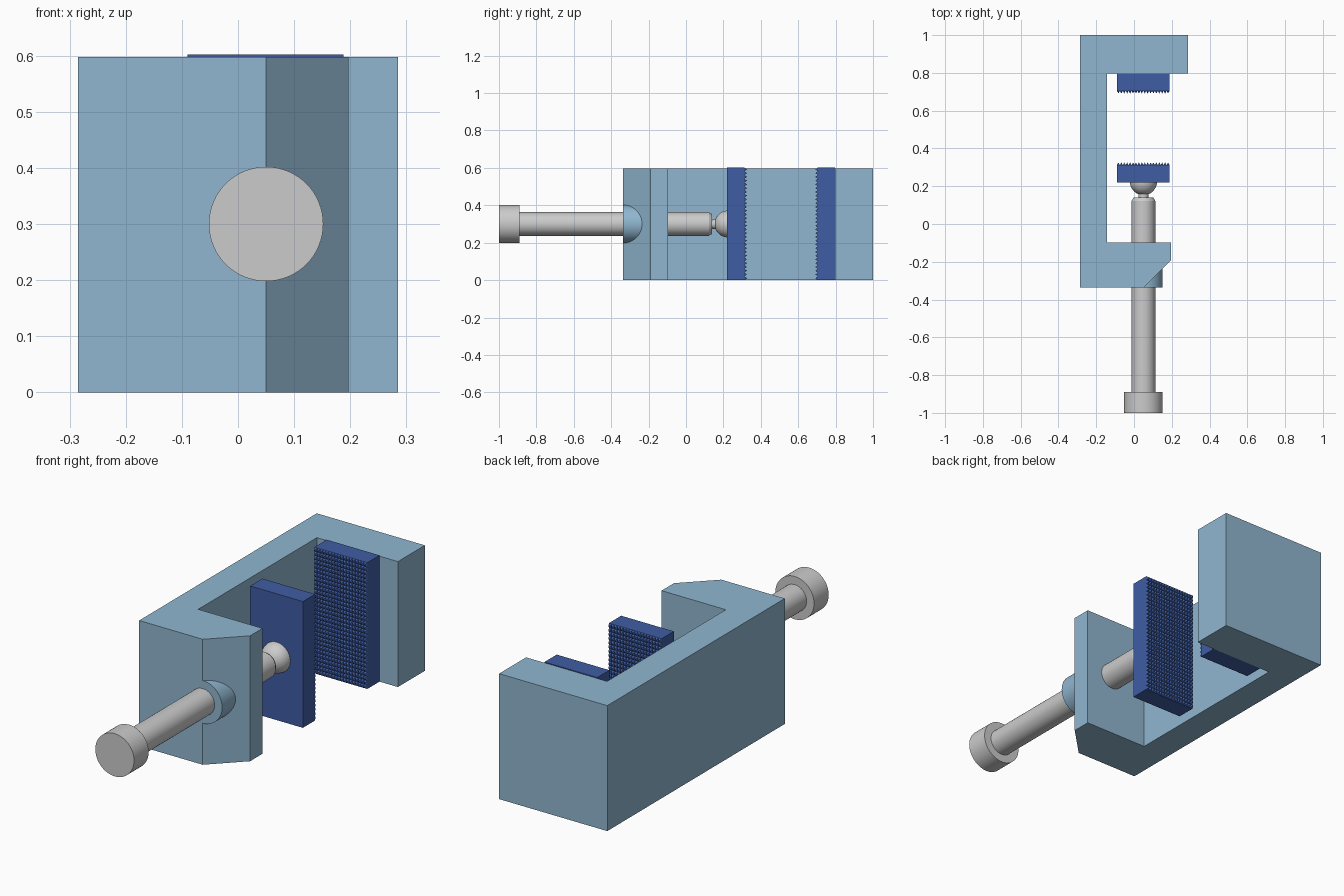
import bpy, bmesh, math

if "Cube" in bpy.data.objects:
    bpy.data.objects.remove(bpy.data.objects["Cube"])

AX, AZ = 0.05, 0.3      # screw axis position
TOP = 0.598


def material(name, rgb):
    m = bpy.data.materials.new(name)
    m.diffuse_color = (*rgb, 1)
    m.use_nodes = True
    m.node_tree.nodes["Principled BSDF"].inputs["Base Color"].default_value = m.diffuse_color
    return m


frame_mat = material("frame_blue", (0.28, 0.47, 0.63))
pad_mat = material("pad_blue", (0.05, 0.11, 0.37))


def finish(name, bm, mat=None, smooth=False):
    bmesh.ops.recalc_face_normals(bm, faces=bm.faces[:])
    me = bpy.data.meshes.new(name)
    bm.to_mesh(me)
    bm.free()
    ob = bpy.data.objects.new(name, me)
    bpy.context.collection.objects.link(ob)
    if mat:
        me.materials.append(mat)
    if smooth:
        bpy.ops.object.select_all(action='DESELECT')
        ob.select_set(True)
        bpy.context.view_layer.objects.active = ob
        bpy.ops.object.shade_smooth_by_angle(angle=math.radians(30))
    return ob


def lathe(name, profile, mat=None, n=64):
    """Revolve (radius, y) points around the screw axis, capping both ends."""
    bm = bmesh.new()
    rings = [[bm.verts.new((AX + r * math.cos(2 * math.pi * i / n), y,
                            AZ + r * math.sin(2 * math.pi * i / n)))
              for i in range(n)] for r, y in profile]
    for a, b in zip(rings, rings[1:]):
        for i in range(n):
            j = (i + 1) % n
            bm.faces.new((a[i], a[j], b[j], b[i]))
    bm.faces.new(rings[0])
    bm.faces.new(rings[-1])
    return finish(name, bm, mat, True)


def jaw_pad(name, back, face, tip, nx=18, nz=30):
    """Block from y=back to y=face, with a grid of pyramid teeth up to y=tip."""
    x0, x1, z0, z1 = -0.09, 0.188, 0.0, 0.602
    bm = bmesh.new()

    def pt(i, k, y):
        return bm.verts.new((x0 + (x1 - x0) * i / nx, y, z0 + (z1 - z0) * k / nz))

    grid = [[pt(i, k, face) for k in range(nz + 1)] for i in range(nx + 1)]
    for i in range(nx):
        for k in range(nz):
            q = [grid[i][k], grid[i + 1][k], grid[i + 1][k + 1], grid[i][k + 1]]
            apex = pt(i + 0.5, k + 0.5, tip)
            for s in range(4):
                bm.faces.new((q[s], q[(s + 1) % 4], apex))
    # sides and back
    edges = [[grid[i][0] for i in range(nx + 1)], grid[nx],
             [grid[i][nz] for i in range(nx, -1, -1)], grid[0][::-1]]
    c = [pt(0, 0, back), pt(nx, 0, back), pt(nx, nz, back), pt(0, nz, back)]
    for s, e in enumerate(edges):
        bm.faces.new(e + [c[(s + 1) % 4], c[s]])
    bm.faces.new(c)
    return finish(name, bm, pad_mat)


# C-shaped frame, extruded upward
outline = [(-0.285, 1), (-0.285, -0.337), (0.05, -0.337), (0.197, -0.19),
           (0.197, -0.097), (-0.142, -0.097), (-0.142, 0.797),
           (0.285, 0.797), (0.285, 1)]
bm = bmesh.new()
base = bm.faces.new([bm.verts.new((x, y, 0)) for x, y in outline])
ext = bmesh.ops.extrude_face_region(bm, geom=[base], use_keep_orig=True)
bmesh.ops.translate(bm, vec=(0, 0, TOP),
                    verts=[v for v in ext["geom"] if isinstance(v, bmesh.types.BMVert)])
finish("clamp_frame", bm, frame_mat)

# Boss around the screw hole
lathe("screw_boss", [(0.102, -0.337), (0.102, -0.2)], frame_mat)

# Screw with head, chamfered tip and neck
lathe("clamp_screw", [(0.102, -1), (0.102, -0.89), (0.063, -0.89), (0.063, 0.122),
                      (0.052, 0.14), (0.027, 0.14), (0.027, 0.18)])

# Swivel ball, half sunk in the moving pad
ball = [(0.072 * math.sin(a), 0.225 - 0.072 * math.cos(a))
        for a in (math.radians(20 + 70 * i / 12) for i in range(13))]
lathe("swivel_ball", ball)

# Toothed jaw pads facing each other
jaw_pad("moving_jaw_pad", 0.22, 0.312, 0.326)
jaw_pad("fixed_jaw_pad", 0.797, 0.705, 0.691)
